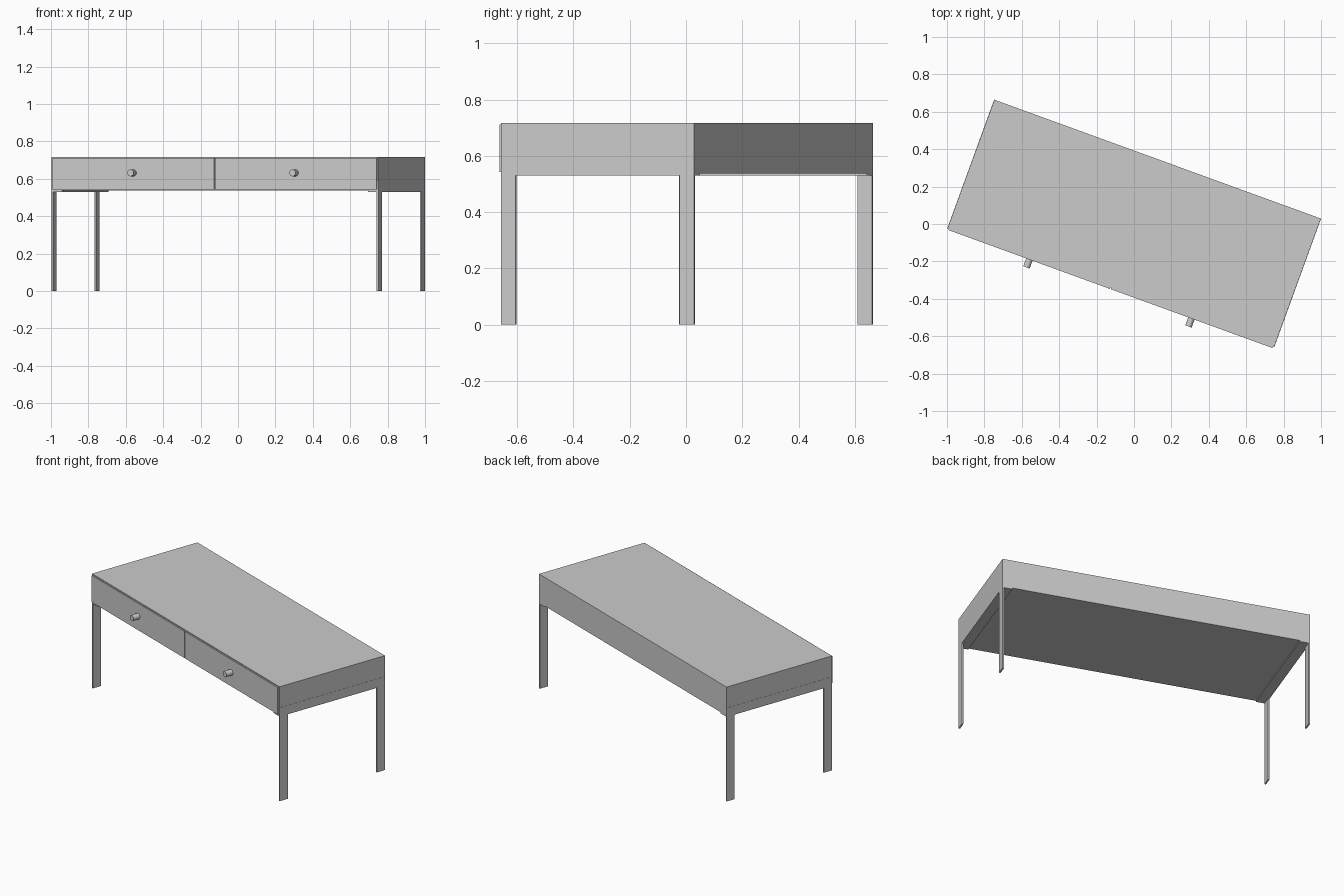
import bpy, math
from mathutils import Matrix

if "Cube" in bpy.data.objects:
    bpy.data.objects.remove(bpy.data.objects["Cube"])

TURN = Matrix.Rotation(math.radians(-20), 4, 'Z')   # whole desk is turned
HX, Y0, Y1 = 0.93, -0.362, 0.369                    # half length, front, back
TOP, LOW = 0.717, 0.53
T, W = 0.009, 0.056                                 # steel thickness, bar width


def box(name, a, b):
    size = [q - p for p, q in zip(a, b)]
    mid = [(p + q) / 2 for p, q in zip(a, b)]
    bpy.ops.mesh.primitive_cube_add(size=1)
    o = bpy.context.object
    o.name = name
    o.data.transform(TURN @ Matrix.Translation(mid) @ Matrix.Diagonal((*size, 1)))
    return o


# Desk case
box("case", (-HX + 0.001, Y0, LOW + 0.007), (HX - 0.001, Y1, TOP))

for s, side in ((-1, "left"), (1, "right")):
    # Drawer front standing slightly proud of the case
    xa, xb = sorted((s * 0.003, s * (HX - 0.008)))
    box(side + "_drawer", (xa, Y0 - 0.008, LOW + 0.013), (xb, Y0 + 0.01, TOP - 0.006))

    # Round knob
    bpy.ops.mesh.primitive_cylinder_add(vertices=24, radius=0.018, depth=0.05)
    knob = bpy.context.object
    knob.name = side + "_knob"
    knob.data.transform(TURN @ Matrix.Translation((s * 0.461, Y0 - 0.028, 0.631))
                        @ Matrix.Rotation(math.pi / 2, 4, 'X'))
    bpy.ops.object.shade_smooth_by_angle()

    # Angle-iron rail: upright bar on the end and flange under the case
    xa, xb = sorted((s * HX, s * (HX - T)))
    box(side + "_rail", (xa, Y0, LOW), (xb, Y1, LOW + W))
    fa, fb = sorted((s * (HX - T), s * (HX - W - 0.004)))
    box(side + "_flange", (fa, Y0, LOW), (fb, Y1, LOW + 0.007))

    # Flat bar legs
    box(side + "_front_leg", (xa, Y0, 0), (xb, Y0 + W, LOW))
    box(side + "_back_leg", (xa, Y1 - W, 0), (xb, Y1, LOW))
